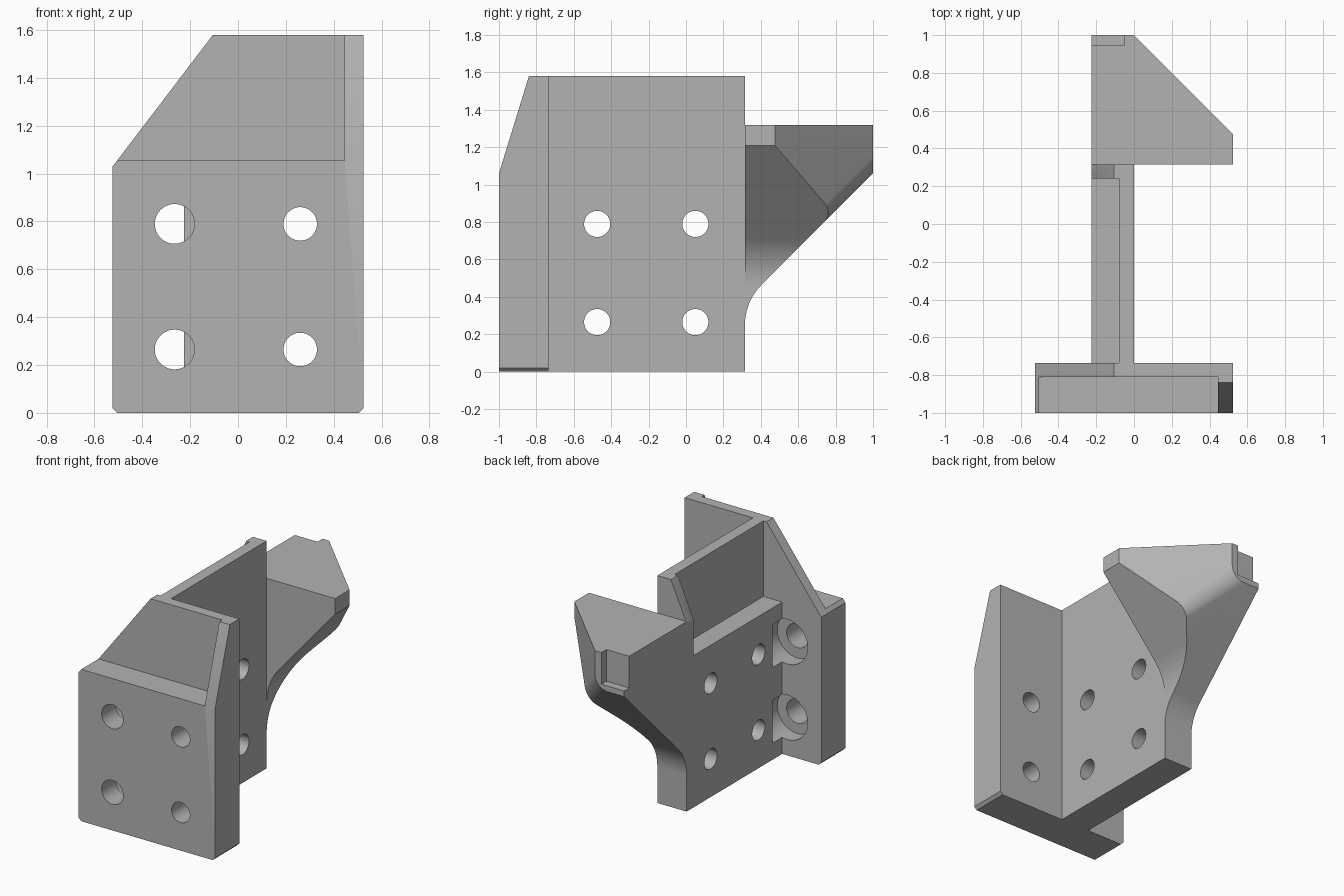
import bpy, bmesh, math
from mathutils import Vector

cube = bpy.data.objects.get("Cube")
if cube:
    bpy.data.objects.remove(cube, do_unlink=True)

# Single flat grey
grey = bpy.data.materials.new("light_grey")
grey.use_nodes = True
GREY = (0.45, 0.45, 0.45, 1)
grey.diffuse_color = GREY
grey.node_tree.nodes["Principled BSDF"].inputs["Base Color"].default_value = GREY


def prism(name, axis, profile, lo, hi):
    """Extrude a 2D profile along an axis: x takes (y, z), y takes (x, z), z takes (x, y)."""
    place = {"x": lambda a, b, t: (t, a, b),
             "y": lambda a, b, t: (a, t, b),
             "z": lambda a, b, t: (a, b, t)}[axis]
    bm = bmesh.new()
    face = bm.faces.new([bm.verts.new(place(a, b, lo)) for a, b in profile])
    ext = bmesh.ops.extrude_face_region(bm, geom=[face])
    moved = [v for v in ext["geom"] if isinstance(v, bmesh.types.BMVert)]
    bmesh.ops.translate(bm, verts=moved, vec=place(0, 0, hi - lo))
    bmesh.ops.recalc_face_normals(bm, faces=bm.faces)
    mesh = bpy.data.meshes.new(name)
    bm.to_mesh(mesh)
    bm.free()
    mesh.materials.append(grey)
    ob = bpy.data.objects.new(name, mesh)
    bpy.context.collection.objects.link(ob)
    return ob


def box(name, x0, x1, y0, y1, z0, z1):
    return prism(name, "z", [(x0, y0), (x1, y0), (x1, y1), (x0, y1)], z0, z1)


def rod(name, axis, a, b, r, lo, hi, n=48):
    ring = [(a + r * math.cos(math.tau * i / n), b + r * math.sin(math.tau * i / n))
            for i in range(n)]
    return prism(name, axis, ring, lo, hi)


def combine(target, other, operation):
    """Apply a boolean and discard the second object."""
    mod = target.modifiers.new("join", "BOOLEAN")
    mod.operation = operation
    mod.solver = "EXACT"
    mod.object = other
    bpy.ops.object.select_all(action="DESELECT")
    bpy.context.view_layer.objects.active = target
    target.select_set(True)
    bpy.ops.object.modifier_apply(modifier=mod.name)
    bpy.data.objects.remove(other, do_unlink=True)


def fillet(before, corner, after, t, n=12):
    """Arc points rounding a corner, with tangent length t."""
    p, c, q = Vector(before), Vector(corner), Vector(after)
    u, v = (p - c).normalized(), (q - c).normalized()
    half = u.angle(v) / 2
    mid = (u + v).normalized()
    centre = c + mid * (t / math.cos(half))
    r = t * math.tan(half)
    side = (u - v).normalized()
    sweep = math.pi / 2 - half
    return [tuple(centre - mid * r * math.cos(s) + side * r * math.sin(s))
            for s in (sweep * (1 - 2 * i / n) for i in range(n + 1))]


BACK, REAR, TOP, LEDGE = -0.735, 0.315, 1.58, 1.055
EDGE, WEB = 0.525, -0.225

# Front plate: clipped outline, recessed upper panel, sloping side rib
body = prism("bracket_body", "y",
             [(-0.505, 0), (0.505, 0), (EDGE, 0.02), (EDGE, TOP), (-0.105, TOP),
              (-0.505, LEDGE), (-EDGE, 1.03), (-EDGE, 0.02)], -1, BACK)
combine(body, box("panel_recess", -0.7, 0.445, -1.2, -0.81, LEDGE, 1.8), "DIFFERENCE")
combine(body, prism("rib_slope", "x", [(-1, 1.06), (-0.84, TOP), (-0.84, 1.8), (-1.2, 1.8),
                                       (-1.2, 1.06)], 0.3, 0.7), "DIFFERENCE")

# Web: thick below, thin above, stiffened by a rear rib
web = box("web", WEB, 0, BACK - 0.02, REAR, 0, LEDGE)
combine(web, box("web_upper", -0.08, 0, BACK - 0.02, REAR, 1, TOP), "UNION")
combine(web, prism("rear_rib", "y", [(WEB, 0.9), (0, 0.9), (0, TOP), (-0.105, TOP),
                                     (WEB, 1.31)], 0.24, REAR), "UNION")
combine(body, web, "UNION")

# Arm: plan outline trimmed by the side underside profile
arm = prism("arm", "z", [(WEB, REAR), (EDGE, REAR), (EDGE, 0.475), (0, 1), (WEB, 1)], 0, 1.32)
under = fillet((REAR, 0), (REAR, 0.375), (1, 1.06), 0.125)
combine(arm, prism("arm_side", "x", under + [(1.2, 1.26), (1.2, 1.6), (REAR, 1.6)], -1, 1),
        "INTERSECT")

# Round the edge between the diagonal face and the sloping underside
bm = bmesh.new()
bm.from_mesh(arm.data)
d = math.sqrt(0.5)
diagonal, below = Vector((d, d, 0)), Vector((0, d, -d))
edges = []
for e in bm.edges:
    if len(e.link_faces) == 2:
        a, b = (f.normal for f in e.link_faces)
        if any(p.dot(diagonal) > 0.99 and q.dot(below) > 0.99 for p, q in ((a, b), (b, a))):
            edges.append(e)
if edges:
    bmesh.ops.bevel(bm, geom=edges, offset=0.08, segments=8, profile=0.5, affect="EDGES")
bm.to_mesh(arm.data)
bm.free()

# Slanted outer underside of the arm, blending into the web
flare = fillet((0, 0), (0, 0.6), (EDGE, 1.21), 0.14)
combine(arm, prism("arm_flare", "y", [(-0.5, -0.2), (0, -0.2)] + flare +
                   [(EDGE, 1.21), (0.7, 1.41), (0.7, 1.6), (-0.5, 1.6)], 0, 1.3), "INTERSECT")

# Small notch in the arm tip
combine(arm, box("tip_notch", -0.5, -0.05, 0.945, 1.2, 1.1, 1.6), "DIFFERENCE")
combine(body, arm, "UNION")

# Bolt holes in both plates, with counterbores beside the web
for z in (0.265, 0.79):
    combine(body, rod("counterbore", "y", -0.265, z, 0.155, -0.845, -0.63), "DIFFERENCE")
    combine(body, rod("wide_hole", "y", -0.265, z, 0.083, -1.2, -0.8), "DIFFERENCE")
    combine(body, rod("plate_hole", "y", 0.26, z, 0.07, -1.2, -0.6), "DIFFERENCE")
    for y in (-0.475, 0.05):
        combine(body, rod("web_hole", "x", y, z, 0.07, -0.5, 0.2), "DIFFERENCE")

bpy.ops.object.select_all(action="DESELECT")
bpy.context.view_layer.objects.active = body
body.select_set(True)
bpy.ops.object.shade_smooth_by_angle(angle=math.radians(25))
